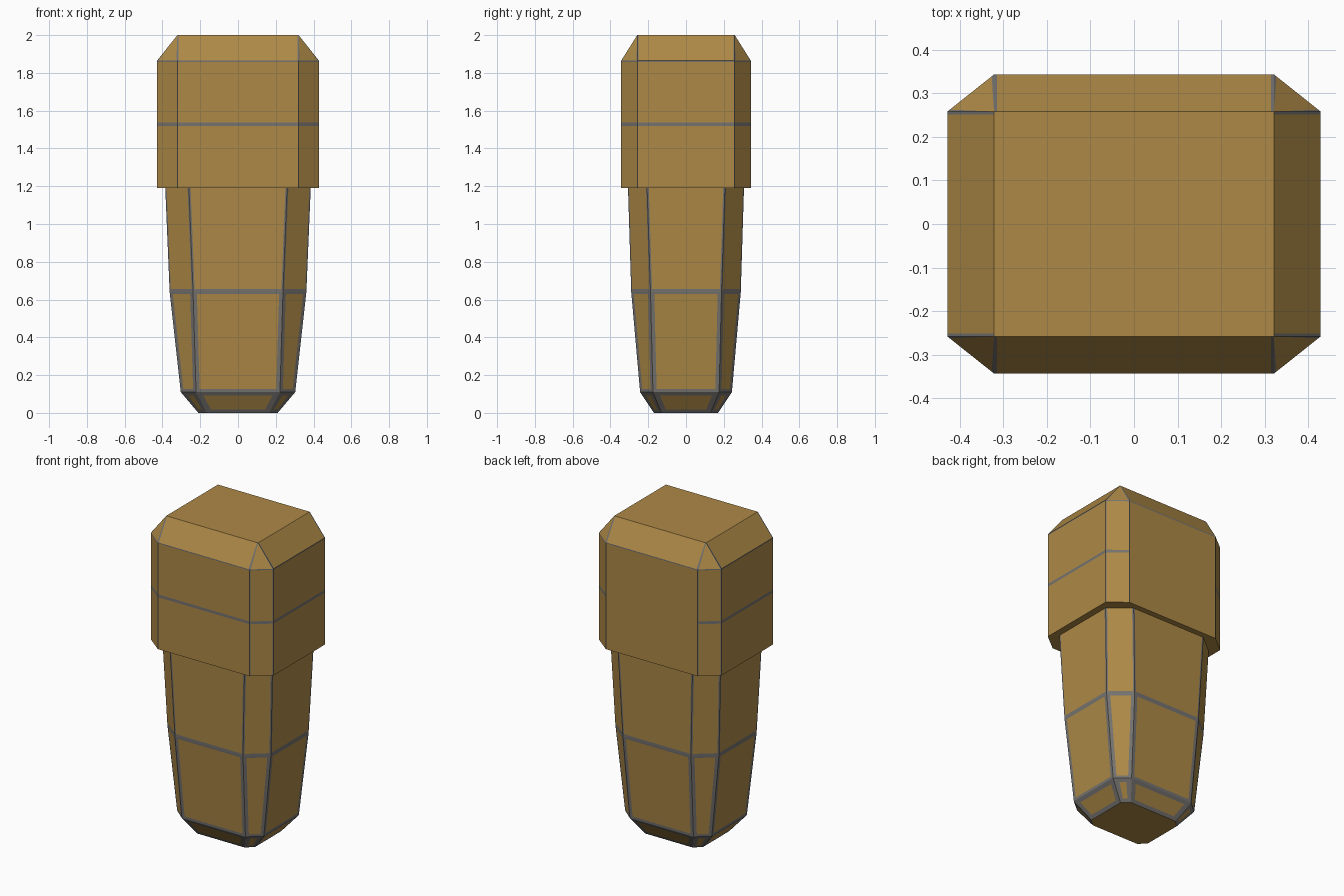
import bpy, bmesh
from mathutils import Vector

if "Cube" in bpy.data.objects:
    bpy.data.objects.remove(bpy.data.objects["Cube"])


def material(name, rgb):
    m = bpy.data.materials.new(name)
    m.diffuse_color = (*rgb, 1)
    m.use_nodes = True
    m.node_tree.nodes["Principled BSDF"].inputs["Base Color"].default_value = m.diffuse_color
    return m


BROWN = material("ochre brown", (0.42, 0.25, 0.062))
GREY = material("worn grey", (0.175, 0.17, 0.16))


def ring(z, x, y, cx, cy):
    """Eight-sided section: half sizes x, y and corner positions cx, cy."""
    pts = [(cx, -y), (x, -cy), (x, cy), (cx, y), (-cx, y), (-x, cy), (-x, -cy), (-cx, -y)]
    return [Vector((px, py, z)) for px, py in pts]


def blend(r0, r1, t):
    return [a.lerp(b, t) for a, b in zip(r0, r1)]


def loft(name, segments, cap_bottom, cap_top):
    """Segments: (lower ring, upper ring, edge strip width, whole band grey, skip back)."""
    bm = bmesh.new()

    def face(pts, grey):
        f = bm.faces.new([bm.verts.new(p) for p in pts])
        f.material_index = int(grey)

    for r0, r1, w, band, skip_back in segments:
        for i in range(8):
            j = (i + 1) % 8
            a0, b0, a1, b1 = r0[i], r0[j], r1[i], r1[j]
            t0 = min(0.3, w / max((b0 - a0).length, 1e-4))
            t1 = min(0.3, w / max((b1 - a1).length, 1e-4))
            grey = band and not (skip_back and i == 3)
            low = [a0, a0.lerp(b0, t0), a0.lerp(b0, 1 - t0), b0]
            top = [a1, a1.lerp(b1, t1), a1.lerp(b1, 1 - t1), b1]
            for k in range(3):
                face([low[k], low[k + 1], top[k + 1], top[k]], grey or k != 1)
    if cap_bottom:
        face(list(reversed(segments[0][0])), False)
    if cap_top:
        face(segments[-1][1], False)
    # weld the faces and drop the zero-width ones
    bmesh.ops.remove_doubles(bm, verts=bm.verts[:], dist=0.0005)
    bmesh.ops.recalc_face_normals(bm, faces=bm.faces[:])
    me = bpy.data.meshes.new(name)
    bm.to_mesh(me)
    bm.free()
    me.materials.append(BROWN)
    me.materials.append(GREY)
    ob = bpy.data.objects.new(name, me)
    bpy.context.collection.objects.link(ob)


# Tapered shaft with worn edges and bands
foot = ring(0, 0.21, 0.17, 0.165, 0.13)
ankle = ring(0.11, 0.303, 0.243, 0.222, 0.175)
middle = ring(0.64, 0.362, 0.29, 0.238, 0.188)
neck = ring(1.19, 0.385, 0.307, 0.26, 0.206)
f1, f2 = blend(foot, ankle, 0.17), blend(foot, ankle, 0.83)
a1, m0 = blend(ankle, middle, 0.03), blend(ankle, middle, 0.98)
m1 = blend(middle, neck, 0.03)
loft("shaft", [
    (foot, f1, 0.03, True, False),
    (f1, f2, 0.03, False, False),
    (f2, ankle, 0.03, True, False),
    (ankle, a1, 0.02, True, False),
    (a1, m0, 0.02, False, False),
    (m0, middle, 0.015, True, False),
    (middle, m1, 0.015, True, False),
    (m1, neck, 0.009, False, False),
], True, False)

# Wider head with chamfered top
base = ring(1.19, 0.428, 0.343, 0.321, 0.258)
shoulder = ring(1.865, 0.428, 0.343, 0.321, 0.258)
crown = ring(2.0, 0.321, 0.258, 0.321, 0.258)
b0, b1 = blend(base, shoulder, 0.487), blend(base, shoulder, 0.513)
s0 = blend(base, shoulder, 0.99)
loft("head", [
    (base, b0, 0.004, False, False),
    (b0, b1, 0.004, True, True),
    (b1, s0, 0.004, False, False),
    (s0, shoulder, 0.004, True, False),
    (shoulder, crown, 0.007, False, False),
], True, True)
